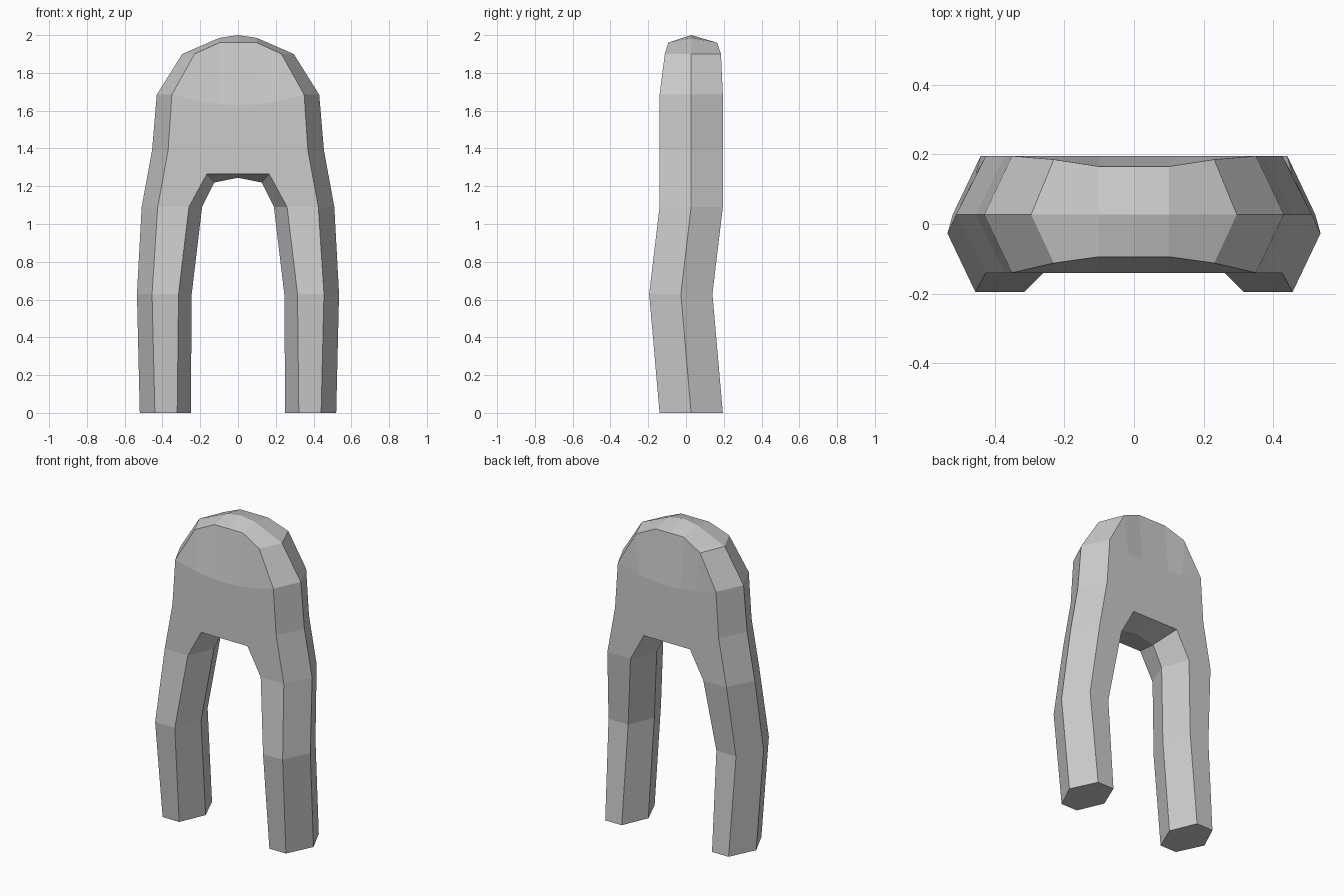
import bpy, bmesh

cube = bpy.data.objects.get("Cube")
if cube:
    bpy.data.objects.remove(cube, do_unlink=True)

# Single plain grey
grey = bpy.data.materials.new("light grey")
grey.use_nodes = True
colour = (0.6, 0.6, 0.6, 1)
grey.diffuse_color = colour
grey.node_tree.nodes["Principled BSDF"].inputs["Base Color"].default_value = colour

# Depth at each outer station: front, middle ridge, back (ankle up to top centre)
depth = [(-.14, .027, .195), (-.195, -.027, .14), (-.14, .027, .195), (-.14, .027, .195),
         (-.14, .027, .195), (-.112, .027, .185), (-.094, .027, .165), (-.094, .027, .165)]

# Half outlines (x, z): outer side and inner leg, on the middle ridge and on the panels
outer_ridge = [(.52, 0), (.535, .63), (.51, 1.09), (.455, 1.39),
               (.43, 1.685), (.295, 1.9), (.1, 1.985), (0, 2)]
outer_panel = [(.44, 0), (.455, .63), (.425, 1.09), (.37, 1.39),
               (.35, 1.685), (.23, 1.9), (.1, 1.96), (0, 1.96)]
inner_ridge = [(.25, 0), (.245, .63), (.19, 1.09), (.125, 1.22), (0, 1.245)]
inner_panel = [(.322, 0), (.315, .63), (.26, 1.09), (.165, 1.265), (0, 1.265)]
fold_line = [(.21, 1.65), (.1, 1.635), (0, 1.63)]

bm = bmesh.new()


def chain(points, layer):
    return [bm.verts.new((x, depth[i][layer], z)) for i, (x, z) in enumerate(points)]


def strip(a, b):
    for i in range(len(a) - 1):
        bm.faces.new((a[i], a[i + 1], b[i + 1], b[i]))


ridge_out, ridge_in = chain(outer_ridge, 1), chain(inner_ridge, 1)
ankle = {}
for layer in (0, 2):
    o, n = chain(outer_panel, layer), chain(inner_panel, layer)
    c = [bm.verts.new((x, depth[4][layer], z)) for x, z in fold_line]
    # Bevelled sides of the leg and body
    strip(o, ridge_out)
    strip(n, ridge_in)
    # Leg panel, flat hip panel, then the part tapering to the top
    strip(o[:4], n[:4])
    for face in ((o[3], o[4], c[0], n[3]), (n[3], c[0], c[1]), (n[3], c[1], c[2], n[4]),
                 (o[4], o[5], c[0]), (c[0], o[5], o[6], c[1]), (c[1], o[6], o[7], c[2])):
        bm.faces.new(face)
    ankle[layer] = (o[0], n[0])

# Leg end cap
bm.faces.new((ridge_out[0], ankle[0][0], ankle[0][1], ridge_in[0], ankle[2][1], ankle[2][0]))

# Mirror to the other half and close the seam
bmesh.ops.mirror(bm, geom=bm.verts[:] + bm.edges[:] + bm.faces[:], axis='X', merge_dist=0.001)
bmesh.ops.remove_doubles(bm, verts=bm.verts[:], dist=0.001)
bmesh.ops.recalc_face_normals(bm, faces=bm.faces[:])

mesh = bpy.data.meshes.new("trousers")
bm.to_mesh(mesh)
bm.free()
mesh.materials.append(grey)
trousers = bpy.data.objects.new("trousers", mesh)
bpy.context.collection.objects.link(trousers)
